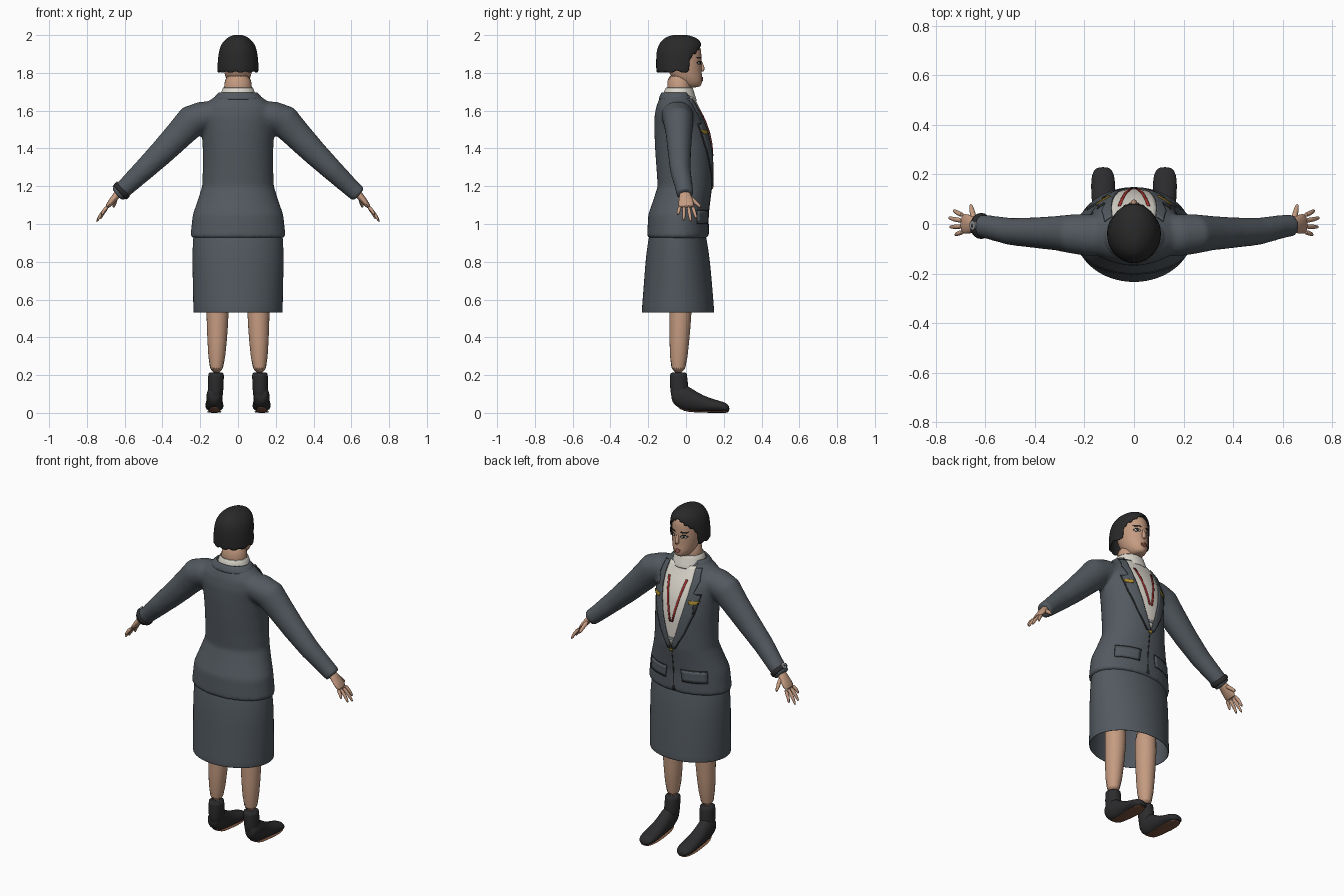
import bpy, bmesh
from mathutils import Vector
from mathutils.bvhtree import BVHTree
from math import cos, sin, pi

cube = bpy.data.objects.get("Cube")
if cube:
    bpy.data.objects.remove(cube)


def material(name, r, g, b):
    m = bpy.data.materials.new(name)
    m.use_nodes = True
    m.diffuse_color = (r, g, b, 1)
    m.node_tree.nodes["Principled BSDF"].inputs["Base Color"].default_value = (r, g, b, 1)
    return m


GREY = material("suit grey", .085, .1, .115)
SKIN = material("skin", .56, .33, .22)
HAIR = material("hair black", .022, .022, .022)
SHOE = material("shoe black", .025, .025, .027)
WHITE = material("shirt white", .72, .69, .62)
RED = material("trim red", .35, .03, .025)
GOLD = material("badge gold", .42, .27, .03)
STEEL = material("watch steel", .3, .31, .32)
LIP = material("lip", .36, .13, .1)
SOLE = material("sole brown", .2, .09, .05)


def finish(name, bm, mat, sub=0, thick=0):
    me = bpy.data.meshes.new(name)
    bm.to_mesh(me)
    bm.free()
    me.materials.append(mat)
    ob = bpy.data.objects.new(name, me)
    bpy.context.collection.objects.link(ob)
    if thick:
        mod = ob.modifiers.new("thickness", "SOLIDIFY")
        mod.thickness = thick
    if sub:
        ob.modifiers.new("smooth", "SUBSURF").levels = sub
        ob.modifiers["smooth"].render_levels = sub
    bpy.context.view_layer.objects.active = ob
    ob.select_set(True)
    bpy.ops.object.shade_smooth_by_angle(angle=0.8)
    ob.select_set(False)
    return ob


def loft(name, rings, mat, segs=24, caps=True, sub=1, thick=0, keep=None):
    """Skin a list of (centre, u axis, v axis) ellipses."""
    bm = bmesh.new()
    rows = [[bm.verts.new(c + u * cos(2 * pi * i / segs) + v * sin(2 * pi * i / segs))
             for i in range(segs)] for c, u, v in rings]
    for a, b in zip(rows, rows[1:]):
        for i in range(segs):
            j = (i + 1) % segs
            bm.faces.new((a[i], a[j], b[j], b[i]))
    if caps:
        bm.faces.new(rows[0])
        bm.faces.new(rows[-1])
    if keep:
        gone = [f for f in bm.faces if not keep(f.calc_center_median())]
        bmesh.ops.delete(bm, geom=gone, context="FACES")
    bmesh.ops.recalc_face_normals(bm, faces=bm.faces)
    return finish(name, bm, mat, sub, thick)


def level(rows):
    """Horizontal rings from (z, back y, front y, half width)."""
    return [(Vector((0, (a + b) / 2, z)), Vector((w, 0, 0)), Vector((0, (b - a) / 2, 0)))
            for z, a, b, w in rows]


def limb(name, pts, mat, s=1, segs=16, **kw):
    """Tube through (x, y, z, radius across, radius along y)."""
    cs = [Vector((p[0] * s, p[1], p[2])) for p in pts]
    rings = []
    for i, c in enumerate(cs):
        t = (cs[min(i + 1, len(cs) - 1)] - cs[max(i - 1, 0)]).normalized()
        v = Vector((0, 1, 0))
        v = (v - t * v.dot(t)).normalized()
        rings.append((c, t.cross(v) * pts[i][3], v * pts[i][4]))
    return loft(name, rings, mat, segs, **kw)


def surface(ob):
    return BVHTree.FromObject(ob, bpy.context.evaluated_depsgraph_get())


def plate(name, target, rows, mat, s=1, lift=.003, cols=5, steps=4):
    """Thin sheet of (z, x from, x to) rows laid on the +y side of a surface."""
    fine = []
    for a, b in zip(rows, rows[1:]):
        fine += [[a[k] + (b[k] - a[k]) * i / steps for k in range(3)] for i in range(steps)]
    fine.append(rows[-1])
    bm = bmesh.new()
    grid = []
    for z, x0, x1 in fine:
        x0, x1 = sorted((x0 * s, x1 * s))
        line = []
        for j in range(cols + 1):
            x = x0 + (x1 - x0) * j / cols
            p, n, _, _ = target.ray_cast(Vector((x, 1, z)), Vector((0, -1, 0)))
            if p is None:
                p, n, _, _ = target.find_nearest(Vector((x, .1, z)))
            line.append(bm.verts.new(p + n * lift))
        grid.append(line)
    for a, b in zip(grid, grid[1:]):
        for j in range(cols):
            bm.faces.new((b[j], b[j + 1], a[j + 1], a[j]))
    return finish(name, bm, mat, thick=.006)


# Skirt, open at the hem
loft("skirt", level([(.53, -.235, .15, .237), (.54, -.235, .15, .237), (.7, -.222, .137, .24),
                     (.85, -.212, .123, .244), (.97, -.19, .1, .235)]),
     GREY, 40, caps=False, thick=.006)

# Jacket body and sleeves fused into one smooth shell
jacket = loft("jacket", level([
    (.925, -.206, .12, .252), (.94, -.206, .12, .252), (1.05, -.2, .118, .24),
    (1.13, -.172, .128, .212), (1.2, -.15, .138, .19), (1.3, -.157, .14, .186),
    (1.4, -.164, .138, .187), (1.5, -.168, .12, .192), (1.57, -.167, .092, .2),
    (1.62, -.158, .065, .19), (1.655, -.145, .048, .15), (1.69, -.125, .035, .1)]), GREY, 40)
sleeves = [limb("sleeve", [
    (.1, -.05, 1.59, .06, .08), (.18, -.045, 1.572, .08, .085), (.245, -.04, 1.545, .087, .08),
    (.31, -.037, 1.475, .077, .07), (.4, -.035, 1.382, .068, .062), (.5, -.03, 1.285, .058, .055),
    (.6, -.01, 1.19, .048, .047), (.64, -.005, 1.155, .046, .045)], GREY, s, 24) for s in (1, -1)]
bpy.context.view_layer.objects.active = jacket
for ob in [jacket] + sleeves:
    ob.modifiers.clear()
    ob.select_set(True)
bpy.ops.object.join()
mod = jacket.modifiers.new("fuse", "REMESH")
mod.mode = "VOXEL"
mod.voxel_size = .011
mod.use_smooth_shade = True
mod = jacket.modifiers.new("soften", "SMOOTH")
mod.iterations = 6
jacket.select_set(False)
body = surface(jacket)

# Collars and neck
loft("jacket_collar", level([(1.66, -.148, .045, .135), (1.685, -.136, .04, .115),
                             (1.7, -.128, .03, .1)]), GREY, 32, caps=False, thick=.012,
     keep=lambda c: c.y < .01)
loft("shirt_collar", level([(1.65, -.125, .06, .1), (1.69, -.12, .045, .092),
                            (1.725, -.108, .036, .08)]), WHITE, 32, caps=False, thick=.006)
loft("neck", level([(1.65, -.1, .03, .08), (1.72, -.1, .03, .074), (1.8, -.1, .03, .07)]), SKIN)

# Shirt front, red trim, lapels, badges, pockets
plate("shirt_front", body, [(1.22, -.008, .008), (1.35, -.05, .05), (1.48, -.08, .08),
                            (1.6, -.092, .092), (1.67, -.085, .085)], WHITE, cols=12)
plate("front_seam", body, [(.94, -.012, .012), (.97, -.003, .003), (1.2, -.003, .003)], SHOE, lift=.002)
plate("waist_clasp", body, [(1.25, -.02, .02), (1.265, -.022, .022)], STEEL, lift=.007)
plate("button", body, [(1.185, -.01, .01), (1.205, -.01, .01)], GOLD, lift=.008)
for s, side in ((1, "left"), (-1, "right")):
    plate(side + "_red_trim", body, [(1.36, .002, .012), (1.6, .052, .064)], RED, s, .007, 2)
    plate(side + "_lapel_edge", body, [(1.2, .01, .026), (1.3, .04, .08), (1.42, .07, .126),
                                       (1.53, .085, .148)], SHOE, s, .005)
    plate(side + "_lapel", body, [(1.2, 0, .02), (1.3, .032, .075), (1.42, .064, .12),
                                  (1.52, .083, .142), (1.535, .085, .11), (1.6, .09, .128),
                                  (1.66, .086, .115)], GREY, s, .009)
    plate(side + "_pocket_edge", body, [(1.0, .055, .19), (1.075, .045, .185)], SHOE, s, .001, 8)
    plate(side + "_pocket_flap", body, [(1.005, .058, .187), (1.068, .05, .183)], GREY, s, .004, 8)
    plate(side + "_badge", body, [(1.475, .095, .125), (1.495, .09, .145)], GOLD, s, .013)
plate("pen", body, [(1.425, -.122, -.114), (1.48, -.122, -.114)], SHOE, lift=.012, cols=2)

# Head and face
head = loft("head", level([
    (1.722, -.02, .065, .025), (1.735, -.04, .083, .045), (1.765, -.07, .087, .063),
    (1.8, -.09, .083, .073), (1.84, -.105, .083, .08), (1.9, -.115, .082, .083),
    (1.94, -.115, .078, .078), (1.97, -.1, .05, .055), (1.985, -.07, .01, .03)]), SKIN, 32, sub=2)
face = surface(head)
limb("nose", [(0, .072, 1.872, .007, .008), (0, .081, 1.845, .009, .01),
              (0, .09, 1.82, .014, .014), (0, .08, 1.807, .012, .01)], SKIN, segs=12)
for z, w, h in ((1.772, .02, .006), (1.763, .018, .007)):
    plate("lip", face, [(z - h, -.008, .008), (z, -w, w), (z + h, -.008, .008)], LIP, lift=.004)
for s, side in ((1, "left"), (-1, "right")):
    for part, z, w, h, mat, lift in (("lash", 1.854, .019, .01, HAIR, .001),
                                     ("eye", 1.852, .015, .006, WHITE, .003),
                                     ("iris", 1.852, .006, .006, HAIR, .005)):
        plate(f"{side}_{part}", face, [(z - h, .036 - w / 2, .036 + w / 2), (z, .036 - w, .036 + w),
                                       (z + h, .036 - w / 2, .036 + w / 2)], mat, s, lift)
    plate(side + "_eyebrow", face, [(1.876, .015, .05), (1.884, .022, .057)], HAIR, s, .002)

# Bobbed hair with a centre-high hairline
hair = loft("hair", level([
    (1.8, -.157, .075, .109), (1.825, -.158, .078, .109), (1.85, -.158, .08, .108),
    (1.875, -.158, .081, .106), (1.9, -.157, .083, .103), (1.92, -.154, .084, .099),
    (1.94, -.148, .084, .093), (1.955, -.14, .082, .085), (1.97, -.13, .073, .074),
    (1.985, -.112, .055, .057), (1.997, -.085, .025, .035), (2.002, -.06, -.01, .015)]),
    HAIR, 48, thick=.008,
    keep=lambda c: c.z > 1.81 - .001 and (c.y < .02 or c.z > 1.955 - .8 * abs(c.x)))
for i, v in enumerate(hair.data.vertices):
    if v.co.z < 1.81 and i % 4 == 0:
        v.co.z += .012

for s, side in ((1, "left"), (-1, "right")):
    # Hand
    limb(side + "_palm", [(.615, -.008, 1.18, .024, .028), (.645, -.005, 1.15, .02, .03),
                          (.672, 0, 1.117, .016, .042), (.698, .002, 1.083, .011, .042)], SKIN, s)
    for finger, y0, tip in (("index", .034, (.728, .056, 1.025)), ("middle", .012, (.75, .026, 1.008)),
                            ("ring", -.01, (.745, -.012, 1.015)), ("little", -.031, (.722, -.045, 1.045))):
        root = Vector((.688, y0, 1.094))
        mid = root.lerp(Vector(tip), .55) + Vector((.006, 0, .003))
        limb(f"{side}_{finger}_finger", [(*root, .011, .011), (*mid, .01, .01),
                                         (*tip, .006, .006)], SKIN, s, 10)
    limb(side + "_thumb", [(.645, .015, 1.145, .013, .014), (.653, .05, 1.115, .012, .012),
                           (.66, .082, 1.085, .007, .007)], SKIN, s, 10)
    # Leg, sock boot and shoe
    limb(side + "_leg", [(.108, -.03, .7, .062, .062), (.108, -.028, .53, .06, .06),
                         (.11, -.035, .4, .054, .054), (.115, -.042, .19, .038, .042)], SKIN, s, 20)
    limb(side + "_boot_shaft", [(.116, -.04, .215, .042, .045), (.116, -.04, .205, .042, .045),
                                (.118, -.036, .13, .042, .05), (.122, -.028, .06, .04, .048)], SHOE, s, 20)
    shoe = [(-.078, .075, .115, .02), (-.066, .045, .14, .036), (-.03, .02, .155, .043),
            (.01, .01, .145, .043), (.06, .007, .108, .043), (.12, .005, .08, .048),
            (.18, .004, .064, .05), (.215, .004, .052, .04), (.23, .008, .035, .022)]
    loft(side + "_shoe", [(Vector((.125 * s, y, (a + b) / 2)), Vector((w, 0, 0)),
                           Vector((0, 0, (b - a) / 2))) for y, a, b, w in shoe], SHOE, 20)
    loft(side + "_sole", [(Vector((.125 * s, y, z)), Vector((w, 0, 0)), Vector((0, 0, .005)))
                          for y, z, w in ((-.045, .035, .02), (-.015, .014, .03), (.04, .007, .032),
                                          (.13, .005, .042), (.2, .005, .038), (.226, .006, .02))], SOLE, 16)

# Watch on one wrist
limb("watch_strap", [(.605, -.008, 1.187, .05, .05), (.612, -.008, 1.18, .054, .053),
                     (.622, -.008, 1.171, .054, .053), (.63, -.008, 1.164, .05, .05)], SHOE, -1, 20)
limb("watch_face", [(.645, -.005, 1.206, .018, .018), (.653, -.005, 1.213, .018, .018)], STEEL, -1, 16, sub=0)
